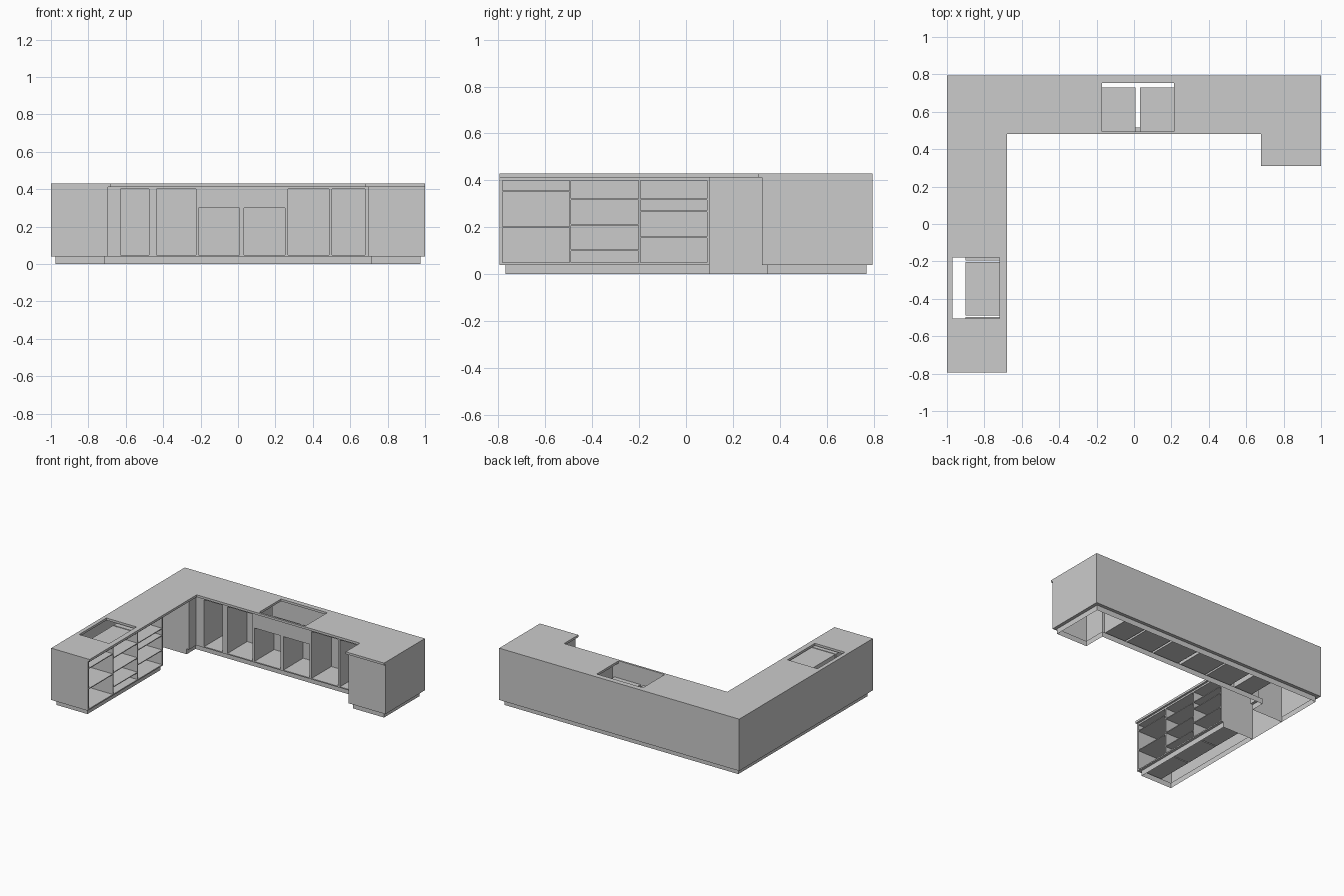
import bpy, bmesh
from mathutils import Vector

cube = bpy.data.objects.get("Cube")
if cube:
    bpy.data.objects.remove(cube, do_unlink=True)

grey = bpy.data.materials.new("light grey")
grey.use_nodes = True
grey.diffuse_color = (0.6, 0.6, 0.6, 1)
grey.node_tree.nodes["Principled BSDF"].inputs["Base Color"].default_value = (0.6, 0.6, 0.6, 1)

TOP, SLAB, TOE = 0.43, 0.017, 0.04
UNDER = TOP - SLAB


def finish(name, bm):
    mesh = bpy.data.meshes.new(name)
    bm.to_mesh(mesh)
    bm.free()
    mesh.materials.append(grey)
    obj = bpy.data.objects.new(name, mesh)
    bpy.context.collection.objects.link(obj)
    return obj


def rect(u0, u1, v0, v1):
    return [(u0, v0), (u1, v0), (u1, v1), (u0, v1)]


def holed_face(bm, place, outline, holes, normal):
    """Fill an outline minus its holes; return the vertex loop of each hole."""
    loops, edges = [], []
    for pts in [outline] + holes:
        vs = [bm.verts.new(place(u, v, 0)) for u, v in pts]
        edges += [bm.edges.new((a, b)) for a, b in zip(vs, vs[1:] + vs[:1])]
        loops.append(vs)
    bmesh.ops.triangle_fill(bm, use_beauty=True, edges=edges, normal=normal)
    for f in bm.faces:
        f.normal_update()
        if f.normal.dot(normal) < 0:
            f.normal_flip()
    return loops[1:]


def cabinet_front(name, place, outline, holes, depth, normal):
    """A front with open compartments pushed back into the carcass."""
    bm = bmesh.new()
    loops = holed_face(bm, place, outline, holes, normal)
    middle = place(0, 0, depth) - place(0, 0, 0)
    for loop in loops:
        back = [bm.verts.new(v.co + middle) for v in loop]
        faces = [bm.faces.new(back)]
        for i in range(4):
            j = (i + 1) % 4
            faces.append(bm.faces.new((loop[i], loop[j], back[j], back[i])))
        centre = sum((v.co for v in loop + back), Vector()) / 8
        for f in faces:
            f.normal_update()
            if f.normal.dot(centre - f.calc_center_median()) < 0:
                f.normal_flip()
    return finish(name, bm)


def wall(name, points, z0, z1):
    bm = bmesh.new()
    for a, b in zip(points, points[1:]):
        bm.faces.new([bm.verts.new(p) for p in
                      ((*a, z0), (*b, z0), (*b, z1), (*a, z1))])
    return finish(name, bm)


# Worktop with hob and sink cut-outs
worktop = [(-1, -.795), (-.68, -.795), (-.68, .48), (.68, .48),
           (.68, .31), (1, .31), (1, .795), (-1, .795)]
bm = bmesh.new()
holed_face(bm, lambda u, v, d: Vector((u, v, TOP)), worktop,
           [rect(-.97, -.72, -.505, -.18), rect(-.17, .215, .495, .755)],
           Vector((0, 0, 1)))
slab = finish("worktop", bm)
mod = slab.modifiers.new("thickness", "SOLIDIFY")
mod.thickness = SLAB
mod.offset = -1

# Footprints of the carcass and the set-back plinth, in matching order
carcass = [(-.695, .41), (-.695, .495), (.695, .495), (.695, .325), (1, .325),
           (1, .795), (-1, .795), (-1, -.795), (-.695, -.795), (-.695, .1)]
plinth = [(-.715, .41), (-.715, .515), (.715, .515), (.715, .345), (.975, .345),
          (.975, .77), (-.975, .77), (-.975, -.77), (-.715, -.77), (-.715, .1)]

# Plain outer walls
wall("corner_filler", carcass[:2], TOE, UNDER)
wall("end_and_back_walls", carcass[2:9], TOE, UNDER)
wall("plinth", plinth, 0, TOE)

# Underside rim between carcass and plinth
bm = bmesh.new()
for i in range(len(carcass) - 1):
    ring = (carcass[i], plinth[i], plinth[i + 1], carcass[i + 1])
    bm.faces.new([bm.verts.new((*p, TOE)) for p in ring])
finish("underside_rim", bm)

# Open appliance bay, without a floor
wall("appliance_bay", [(-.695, .1), (-.975, .1), (-.975, .41), (-.695, .41)], TOE, UNDER)
wall("appliance_bay_base", [(-.715, .1), (-.975, .1), (-.975, .41), (-.715, .41)], 0, TOE)

# Side run: three stacks of drawer openings
stacks = [((-.783, -.497), (.046, .2, .353, .403)),
          ((-.49, -.203), (.046, .102, .21, .32, .403)),
          ((-.195, .09), (.046, .157, .268, .32, .403))]
drawers = [rect(y0, y1, a + .003, b - .003)
           for (y0, y1), levels in stacks for a, b in zip(levels, levels[1:])]
cabinet_front("drawer_cabinets", lambda u, v, d: Vector((-.695 - d, u, v)),
              rect(-.795, .1, TOE, UNDER), drawers, .205, Vector((1, 0, 0)))

# Back run: tall openings with two lower ones beneath the sink
bays = [(-.628, -.475, .4), (-.435, -.225, .4), (-.21, .008, .3),
        (.032, .25, .3), (.267, .487, .4), (.503, .68, .4)]
cabinet_front("back_cabinets", lambda u, v, d: Vector((u, .495 + d, v)),
              rect(-.695, .695, TOE, UNDER),
              [rect(x0, x1, .048, top) for x0, x1, top in bays],
              .235, Vector((0, -1, 0)))
